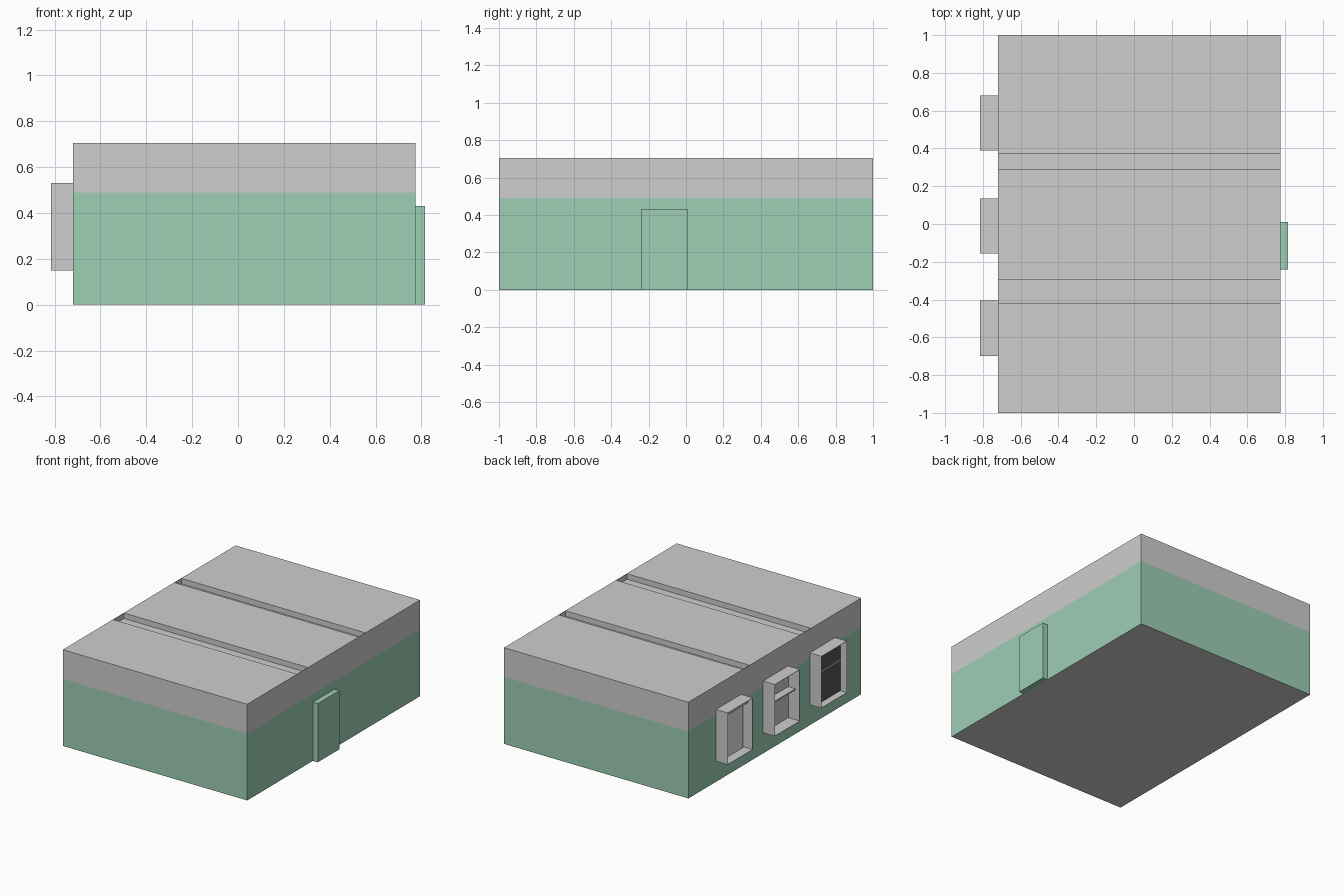
import bpy, bmesh
from mathutils import Vector, Matrix

if "Cube" in bpy.data.objects:
    bpy.data.objects.remove(bpy.data.objects["Cube"], do_unlink=True)


def material(name, rgb):
    m = bpy.data.materials.new(name)
    m.use_nodes = True
    m.diffuse_color = (*rgb, 1)
    m.node_tree.nodes["Principled BSDF"].inputs["Base Color"].default_value = (*rgb, 1)
    return m


GRAY = material("light gray", (0.62, 0.62, 0.62))
GREEN = material("mint green", (0.34, 0.62, 0.46))
DARK = material("dark glass", (0.09, 0.09, 0.09))
WHITE = material("white cloth", (0.95, 0.95, 0.95))


def box_mesh(lo, hi):
    bm = bmesh.new()
    lo, hi = Vector(lo), Vector(hi)
    size = hi - lo
    bmesh.ops.create_cube(bm, size=1, matrix=Matrix.Translation((lo + hi) / 2)
                          @ Matrix.Diagonal((*size, 1)))
    return bm


def finish(name, bm, *mats):
    bmesh.ops.recalc_face_normals(bm, faces=bm.faces)
    me = bpy.data.meshes.new(name)
    bm.to_mesh(me)
    bm.free()
    for m in mats:
        me.materials.append(m)
    ob = bpy.data.objects.new(name, me)
    bpy.context.collection.objects.link(ob)
    return ob


def box(name, lo, hi, mat):
    return finish(name, box_mesh(lo, hi), mat)


def cut(bm, co, no):
    geom = bm.verts[:] + bm.edges[:] + bm.faces[:]
    bmesh.ops.bisect_plane(bm, geom=geom, plane_co=co, plane_no=no)


# Building: green walls, gray upper band, two roof channels
X0, X1, TOP, BAND = -0.72, 0.775, 0.705, 0.49
LIP, DEPTH = 0.003, 0.04
CHANNELS = [(-0.42, -0.295), (0.29, 0.37)]
bm = box_mesh((X0, -1, 0), (X1, 1, TOP))
cut(bm, (0, 0, BAND), (0, 0, 1))
for y in [y for pair in CHANNELS for y in pair]:
    cut(bm, (0, y, 0), (0, 1, 0))
for x in (X0 + LIP, X1 - LIP):
    cut(bm, (x, 0, 0), (1, 0, 0))
bm.normal_update()
floors = [f for f in bm.faces if f.normal.z > 0.5
          and X0 + LIP < f.calc_center_median().x < X1 - LIP
          and any(a < f.calc_center_median().y < b for a, b in CHANNELS)]
for f in floors:
    new = bmesh.ops.extrude_face_region(bm, geom=[f])["geom"]
    bmesh.ops.translate(bm, verts=[v for v in new if isinstance(v, bmesh.types.BMVert)],
                        vec=(0, 0, -DEPTH))
    if f.is_valid:
        bmesh.ops.delete(bm, geom=[f], context="FACES_ONLY")
bmesh.ops.recalc_face_normals(bm, faces=bm.faces)
for f in bm.faces:
    f.material_index = int(abs(f.normal.z) < 0.5 and f.calc_center_median().z < BAND)
finish("building", bm, GRAY, GREEN)

# Door
box("door", (X1, -0.24, 0), (0.815, 0.01, 0.43), GREEN)

# Window boxes, open to the outside
FRONT, SILL, HEAD, WALL = -0.815, 0.15, 0.53, 0.003
WINDOWS = {"rear": (0.39, 0.68), "middle": (-0.155, 0.135), "front": (-0.70, -0.405)}
for place, (a, b) in WINDOWS.items():
    bm = box_mesh((FRONT, a, SILL), (X0, b, HEAD))
    bm.normal_update()
    bmesh.ops.delete(bm, geom=[f for f in bm.faces if f.normal.x < -0.5], context="FACES")
    ob = finish(place + "_window_box", bm, GRAY)
    mod = ob.modifiers.new("thickness", "SOLIDIFY")
    mod.thickness = WALL
    mod.offset = -1

# Front window: two dark panes either side of a thin rail
a, b = WINDOWS["front"]
RAIL = 0.38
box("lower_pane", (-0.763, a + WALL, SILL + WALL), (-0.757, b - WALL, RAIL - 0.004), DARK)
box("upper_pane", (-0.763, a + WALL, RAIL + 0.004), (-0.757, b - WALL, HEAD - WALL), DARK)
box("pane_rail", (-0.765, a + WALL, RAIL - 0.004), (-0.755, b - WALL, RAIL + 0.004), GRAY)

# Middle window: a shelf
a, b = WINDOWS["middle"]
box("window_shelf", (-0.78, a + WALL, RAIL - 0.01), (X0 - WALL, b - WALL, RAIL), GRAY)

# Rear window: roller blind
a, b = WINDOWS["rear"]
bm = bmesh.new()
turn = Matrix.Translation((-0.765, (a + b) / 2, 0.5)) @ Matrix.Rotation(1.5708, 4, "X")
bmesh.ops.create_cone(bm, cap_ends=True, segments=24, radius1=0.02, radius2=0.02,
                      depth=b - a - 0.03, matrix=turn)
roller = finish("blind_roller", bm, GRAY)
bpy.context.view_layer.objects.active = roller
roller.select_set(True)
bpy.ops.object.shade_smooth_by_angle()
box("blind_cloth", (-0.747, a + 0.015, SILL + WALL), (-0.743, b - 0.015, 0.5), WHITE)
